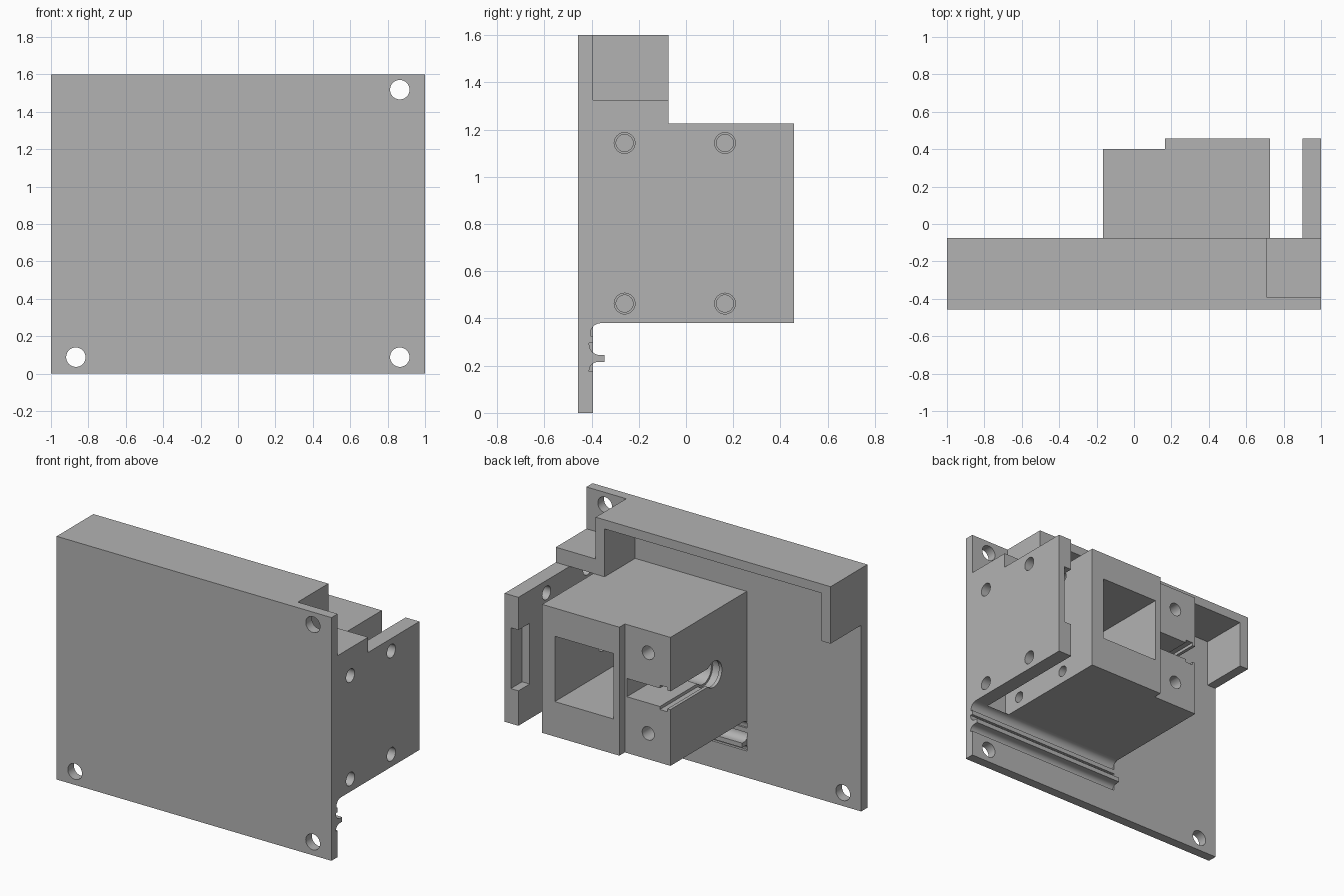
import bpy, bmesh, math
from mathutils import Matrix

cube = bpy.data.objects.get("Cube")
if cube:
    bpy.data.objects.remove(cube, do_unlink=True)

grey = bpy.data.materials.new("plain_grey")
grey.use_nodes = True
grey.diffuse_color = (0.45, 0.45, 0.45, 1)
grey.node_tree.nodes["Principled BSDF"].inputs["Base Color"].default_value = (0.45, 0.45, 0.45, 1)


def add(name, bm):
    bmesh.ops.recalc_face_normals(bm, faces=bm.faces)
    mesh = bpy.data.meshes.new(name)
    bm.to_mesh(mesh)
    bm.free()
    ob = bpy.data.objects.new(name, mesh)
    ob.data.materials.append(grey)
    bpy.context.collection.objects.link(ob)
    return ob


def box(name, x, y, z):
    bm = bmesh.new()
    bmesh.ops.create_cube(bm, size=1)
    for v in bm.verts:
        v.co = [lo + (c + 0.5) * (hi - lo) for c, (lo, hi) in zip(v.co, (x, y, z))]
    return add(name, bm)


def rod(name, axis, span, a, b, r):
    """Cylinder along x at (y, z) = (a, b), or along y at (x, z) = (a, b)."""
    bm = bmesh.new()
    mid = (span[0] + span[1]) / 2
    turn = Matrix.Rotation(math.pi / 2, 4, "Y" if axis == "x" else "X")
    place = Matrix.Translation((mid, a, b) if axis == "x" else (a, mid, b))
    bmesh.ops.create_cone(bm, cap_ends=True, segments=32, radius1=r, radius2=r,
                          depth=span[1] - span[0], matrix=place @ turn)
    return add(name, bm)


def extrude_x(name, profile, x0, x1):
    bm = bmesh.new()
    face = bm.faces.new([bm.verts.new((x0, y, z)) for y, z in profile])
    ext = bmesh.ops.extrude_face_region(bm, geom=[face])
    for v in ext["geom"]:
        if isinstance(v, bmesh.types.BMVert):
            v.co.x = x1
    return add(name, bm)


def arc(cy, cz, r, a0, a1, n=8):
    angles = [math.radians(a0 + (a1 - a0) * i / n) for i in range(n + 1)]
    return [(cy + r * math.cos(t), cz + r * math.sin(t)) for t in angles]


def cut(ob, cutters):
    """Subtract every cutter, then remove it."""
    bpy.context.view_layer.objects.active = ob
    for c in cutters:
        c.hide_render = True
        mod = ob.modifiers.new("cut", "BOOLEAN")
        mod.operation = "DIFFERENCE"
        mod.solver = "EXACT"
        mod.object = c
        bpy.ops.object.modifier_apply(modifier=mod.name)
        bpy.data.objects.remove(c, do_unlink=True)


FRONT, BACK, WALL, TRAY = -0.457, 0.457, -0.393, -0.075
LOW, HIGH = 0.38, 1.225
EDGE = -0.167
screws = [(y, z) for y in (-0.26, 0.165) for z in (0.463, 1.143)]

# Front plate with corner holes and shallow grooves for the seal lip
plate = box("front_plate", (-1, 1), (FRONT, WALL), (0, 1.6))
cut(plate, [rod("cutter", "y", (-0.6, -0.2), x, z, 0.052)
            for x, z in ((-0.867, 0.088), (0.865, 0.088), (0.865, 1.518))]
    + [box("cutter", (EDGE, 1.1), (-0.41, -0.3), z) for z in ((0.175, 0.295), (0.325, LOW))])

# Seal lip under the block: upper fillet and lower rib
extrude_x("upper_fillet", arc(-0.36, 0.335, 0.045, 90, 180)
          + [(-0.405, 0.325), (-0.41, 0.325), (-0.41, LOW)], EDGE, 1)
extrude_x("lower_rib", arc(-0.375, 0.18, 0.035, 180, 90)
          + [(-0.345, 0.215), (-0.345, 0.245)] + arc(-0.365, 0.29, 0.045, 270, 180), EDGE, 1)

# Hood along the top, open to the back and below
box("hood_top", (-1, 0.71), (WALL, TRAY), (1.54, 1.6))
box("hood_end_wall", (-1, -0.935), (WALL, TRAY), (HIGH, 1.54))
box("hood_inner_wall", (0.645, 0.71), (WALL, TRAY), (HIGH, 1.54))
box("hood_shelf", (0.71, 1), (WALL, TRAY), (HIGH, 1.325))

# Side plate with screw holes and a recess in its rear inner edge
side = box("side_plate", (0.9, 1), (WALL, BACK), (LOW, HIGH))
cut(side, [rod("cutter", "x", (0.8, 1.1), y, z, 0.044) for y, z in screws]
    + [box("cutter", (0.8, 0.955), (0.34, 0.6), (0.61, 1.01))])

# Main block with a square tunnel, screw holes and a cross bore
SLOT_Z = 0.81
block = box("main_block", (0.165, 0.727), (WALL, BACK), (LOW, HIGH))
cut(block, [box("cutter", (0.207, 0.635), (-0.36, 0.6), (0.61, 1.04)),
            rod("cutter", "x", (0.1, 0.3), -0.05, SLOT_Z, 0.085),
            rod("cutter", "x", (0.5, 0.8), -0.05, SLOT_Z, 0.06)]
    + [rod("cutter", "x", (0.55, 0.8), y, z, 0.036) for y, z in screws])

# Clamp jaws: bore along x, slot open to the back, keyed groove, two bolt holes
clamp = box("clamp_jaws", (EDGE, 0.165), (WALL, 0.4), (LOW, HIGH))
cut(clamp, [rod("cutter", "x", (-0.3, 0.3), -0.05, SLOT_Z, 0.085),
            box("cutter", (-0.3, 0.15), (-0.05, 0.6), (0.75, 0.87)),
            rod("cutter", "x", (-0.145, -0.09), -0.05, SLOT_Z, 0.1),
            box("cutter", (-0.145, -0.09), (-0.05, 0.6), (0.73, 0.89))]
    + [rod("cutter", "y", (0.0, 0.6), -0.005, z, 0.044) for z in (0.55, 1.08)])

# Smooth the round walls and keep the edges sharp
bpy.ops.object.select_all(action="DESELECT")
for ob in (plate, side, block, clamp, bpy.data.objects["upper_fillet"], bpy.data.objects["lower_rib"]):
    ob.select_set(True)
    bpy.context.view_layer.objects.active = ob
bpy.ops.object.shade_smooth_by_angle(angle=math.radians(30))
